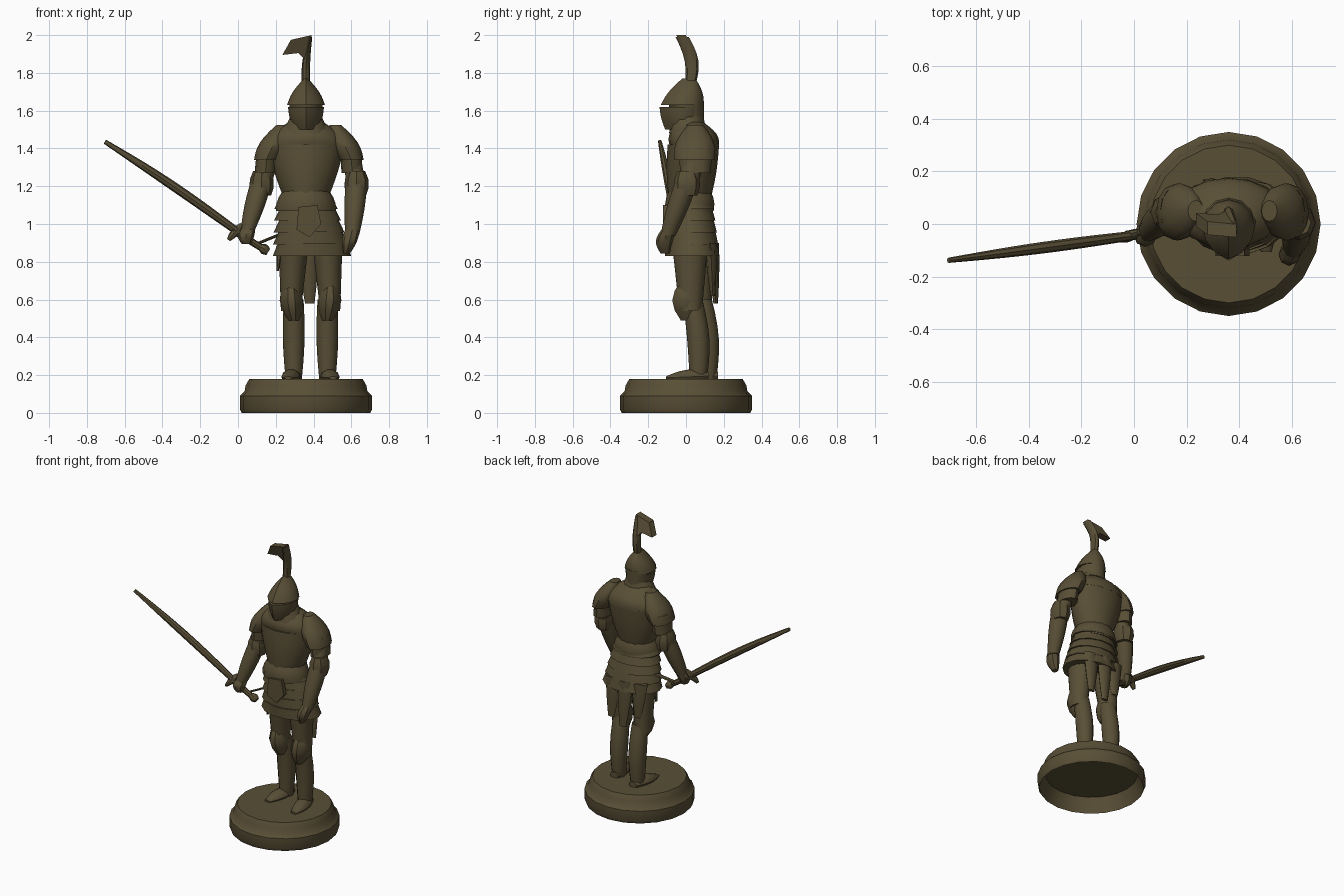
import bpy, bmesh
from math import sin, cos, pi, radians
from mathutils import Vector

cube = bpy.data.objects.get("Cube")
if cube:
    bpy.data.objects.remove(cube)

bronze = bpy.data.materials.new("dark_bronze")
bronze.use_nodes = True
colour = (0.1, 0.078, 0.037, 1)
bronze.diffuse_color = colour
bsdf = bronze.node_tree.nodes["Principled BSDF"]
bsdf.inputs["Base Color"].default_value = colour
bsdf.inputs["Roughness"].default_value = 0.8

X, Y, Z = Vector((1, 0, 0)), Vector((0, 1, 0)), Vector((0, 0, 1))
centre = 0.36


def finish(name, bm):
    """Turn a bmesh into a shaded bronze object."""
    bmesh.ops.recalc_face_normals(bm, faces=bm.faces)
    mesh = bpy.data.meshes.new(name)
    bm.to_mesh(mesh)
    bm.free()
    mesh.materials.append(bronze)
    part = bpy.data.objects.new(name, mesh)
    bpy.context.collection.objects.link(part)
    bpy.ops.object.select_all(action='DESELECT')
    part.select_set(True)
    bpy.context.view_layer.objects.active = part
    bpy.ops.object.shade_smooth_by_angle(angle=radians(40))


def skin(name, rings, u=X, v=Y, sides=12, prow=0):
    """Skin elliptical rings (middle, (radius_u, radius_v)); prow sharpens the -v side."""
    bm = bmesh.new()
    loops = []
    for middle, (radius_u, radius_v) in rings:
        loop = []
        for i in range(sides):
            angle = 2 * pi * i / sides
            ridge = prow * max(0, -sin(angle)) ** 5
            offset = u * radius_u * cos(angle) + v * (radius_v * sin(angle) - ridge)
            loop.append(bm.verts.new(middle + offset))
        loops.append(loop)
    for lower, upper in zip(loops, loops[1:]):
        for i in range(sides):
            j = (i + 1) % sides
            bm.faces.new((lower[i], lower[j], upper[j], upper[i]))
    bm.faces.new(loops[0])
    bm.faces.new(loops[-1])
    finish(name, bm)


def limb(name, start, end, start_size, end_size, bulge=0, bow=(0, 0, 0), steps=6, **options):
    """Tapering form between two points, swollen by bulge and bent by bow midway."""
    start, end, bow = Vector(start), Vector(end), Vector(bow)
    start_size, end_size = Vector(start_size), Vector(end_size)
    rings = []
    for step in range(steps + 1):
        t = step / steps
        arch = sin(pi * t)
        size = start_size.lerp(end_size, t) + Vector((bulge, bulge)) * arch
        rings.append((start.lerp(end, t) + bow * arch, size))
    skin(name, rings, **options)


def plate(name, outline, y, thick, lean=0):
    """Flat xz outline given thickness along y, leaning with height."""
    bm = bmesh.new()
    base = outline[0][1]
    face = bm.faces.new([bm.verts.new((x, y + lean * (z - base), z)) for x, z in outline])
    extruded = bmesh.ops.extrude_face_region(bm, geom=[face])
    for item in extruded["geom"]:
        if isinstance(item, bmesh.types.BMVert):
            item.co.y += thick
    finish(name, bm)


# Round stepped plinth, hollow below
plinth_profile = ((0.3, 0.1), (0.34, 0), (0.35, 0.02), (0.35, 0.09), (0.325, 0.115), (0.32, 0.145), (0.3, 0.18))
skin("plinth", [(Vector((centre, 0, z)), (r, r)) for r, z in plinth_profile], sides=20)

# Legs: the left one stands forward of the right one, knees turned out
for side, out, x, y in (("right", -1, 0.295, 0.085), ("left", 1, 0.473, 0.035)):
    knee = x + out * 0.015
    limb(side + "_thigh", (x, y * 0.6, 0.9), (knee, y - 0.01, 0.54), (0.08, 0.095), (0.053, 0.06))
    limb(side + "_shin", (x, y, 0.6), (x, y + 0.03, 0.18), (0.052, 0.052), (0.043, 0.046),
         bulge=0.01, bow=(0, 0.015, 0))
    limb(side + "_knee_guard", (knee, y - 0.01, 0.7), (x, y - 0.02, 0.49), (0.03, 0.045), (0.03, 0.035),
         bulge=0.032, bow=(out * 0.005, -0.015, 0), steps=4, sides=10, prow=0.012)
    limb(side + "_foot", (x, y + 0.085, 0.195), (x + out * 0.03, y - 0.14, 0.186),
         (0.03, 0.022), (0.02, 0.008), bulge=0.025, v=Z, sides=10)

# Breastplate narrowing to the waist, sloping shoulders and a neck guard
limb("breastplate", (centre, 0.025, 1.13), (centre, 0.045, 1.42), (0.115, 0.105), (0.205, 0.13),
     bulge=0.008, sides=16, prow=0.012)
limb("upper_chest", (centre, 0.045, 1.41), (centre, 0.03, 1.54), (0.205, 0.13), (0.09, 0.06),
     bulge=0.03, sides=16)
limb("neck_guard", (centre, 0.01, 1.48), (centre, 0.01, 1.58), (0.13, 0.1), (0.075, 0.08), steps=3)

# Skirt of overlapping flared bands
bands = 5
for i in range(bands):
    t = i / (bands - 1)
    x = centre + 0.032 * t
    top = 1.15 - 0.25 * t
    inner = 0.13 + 0.05 * t
    outer = 0.168 + 0.04 * t
    limb(f"skirt_band_{i + 1}", (x, 0.025, top), (x, 0.033, top - 0.07),
         (inner, inner * 0.8), (outer, outer * 0.71), steps=2, sides=14)
limb("belt", (centre, 0.02, 1.07), (centre, 0.02, 1.18), (0.16, 0.13), (0.12, 0.11),
     bulge=0.012, steps=3, sides=14)
plate("front_tasset", [(0.32, 1.09), (0.42, 1.1), (0.44, 1), (0.38, 0.93), (0.31, 0.97)], -0.122, 0.03)

# Cloth strips hanging against the back of the legs, and a strap at the hip
for name, x, y, low in (("right", 0.27, 0.125, 0.66), ("middle", 0.37, 0.145, 0.58), ("left", 0.47, 0.13, 0.62)):
    limb(name + "_back_cloth", (x, y, 0.9), (x + 0.01, y + 0.012, low), (0.06, 0.03), (0.025, 0.012),
         bulge=0.004, steps=4, sides=8)
limb("hip_strap", (0.22, 0.03, 0.88), (0.21, 0.03, 0.75), (0.018, 0.018), (0.006, 0.01), steps=3, sides=6)

# Helmet: pointed visor below a domed skull with an overhanging brow
limb("visor", (centre, -0.01, 1.5), (centre, -0.01, 1.62), (0.065, 0.065), (0.095, 0.095),
     bulge=0.006, prow=0.035)
limb("helmet_neck", (centre, 0.015, 1.5), (centre, 0, 1.65), (0.07, 0.08), (0.09, 0.095))
limb("helmet_skull", (centre, -0.01, 1.63), (centre, 0.025, 1.77), (0.1, 0.104), (0.01, 0.025),
     bulge=0.014, prow=0.02)

# Broad plume with a folded tip
limb("plume_stem", (centre, 0.02, 1.73), (0.383, -0.02, 1.99), (0.022, 0.028), (0.01, 0.035),
     bow=(-0.01, 0.03, 0), bulge=0.005, sides=8)
plate("plume_tip", [(0.362, 1.86), (0.32, 1.905), (0.235, 1.895), (0.28, 1.975), (0.39, 2)],
      0.005, 0.05, lean=-0.4)

# Sloping shoulder plates, each with a lower lame
for side, out in (("right", -1), ("left", 1)):
    x = 0.375 + out * 0.2
    limb(side + "_pauldron", (x - out * 0.06, 0.05, 1.525), (x + out * 0.025, 0.045, 1.34),
         (0.03, 0.04), (0.065, 0.105), bulge=0.028)
    limb(side + "_shoulder_lame", (x + out * 0.02, 0.05, 1.4), (x + out * 0.03, 0.05, 1.27),
         (0.055, 0.09), (0.057, 0.08), steps=2)

# Arms: wrists hang forward, the right one reaching out to the sword
for side, shoulder, elbow, wrist in (
        ("right", (0.17, 0.05, 1.36), (0.125, 0.045, 1.2), (0.05, -0.03, 0.96)),
        ("left", (0.6, 0.05, 1.36), (0.628, 0.005, 1.2), (0.605, -0.095, 0.94))):
    shoulder, elbow, wrist = Vector(shoulder), Vector(elbow), Vector(wrist)
    limb(side + "_upper_arm", shoulder, elbow, (0.05, 0.06), (0.05, 0.055))
    limb(side + "_forearm", elbow + Z * 0.03, wrist, (0.056, 0.06), (0.036, 0.04), bulge=0.008)
    limb(side + "_elbow_guard", elbow + Z * 0.08, elbow - Z * 0.05, (0.045, 0.05), (0.05, 0.055),
         bulge=0.018, steps=3, sides=8)
limb("left_hand", (0.605, -0.09, 0.97), (0.575, -0.11, 0.845), (0.038, 0.04), (0.018, 0.025),
     bulge=0.012, bow=(0, -0.015, 0), sides=8)
limb("right_hand", (0.06, -0.02, 0.99), (0.045, -0.045, 0.895), (0.032, 0.032), (0.025, 0.025),
     bulge=0.016, bow=(-0.01, -0.01, 0), sides=8)

# Sword: slightly curved blade with a blunt tip, grip, pommel and crossguard
along = Vector((0.85, 0, -0.53))
across = Vector((0.53, 0, 0.85))
limb("sword_blade", (-0.705, -0.138, 1.436), (-0.01, -0.045, 0.965), (0.012, 0.01), (0.02, 0.018),
     bulge=0.008, bow=(0, 0, 0.01), steps=10, u=across, sides=8)
limb("sword_grip", (-0.03, -0.045, 0.97), (0.13, -0.025, 0.87), (0.02, 0.02), (0.018, 0.018),
     u=across, sides=8)
limb("sword_pommel", (0.12, -0.025, 0.88), (0.16, -0.02, 0.852), (0.018, 0.018), (0.018, 0.018),
     bulge=0.01, steps=4, u=across, sides=8)
limb("sword_guard", (-0.05, -0.06, 0.915), (0.02, -0.03, 1), (0.01, 0.01), (0.01, 0.01),
     bulge=0.012, u=along, sides=8)
limb("belt_hook", (0.1, -0.02, 0.895), (0.21, 0.03, 0.94), (0.013, 0.013), (0.013, 0.013),
     steps=2, u=across, sides=6)
